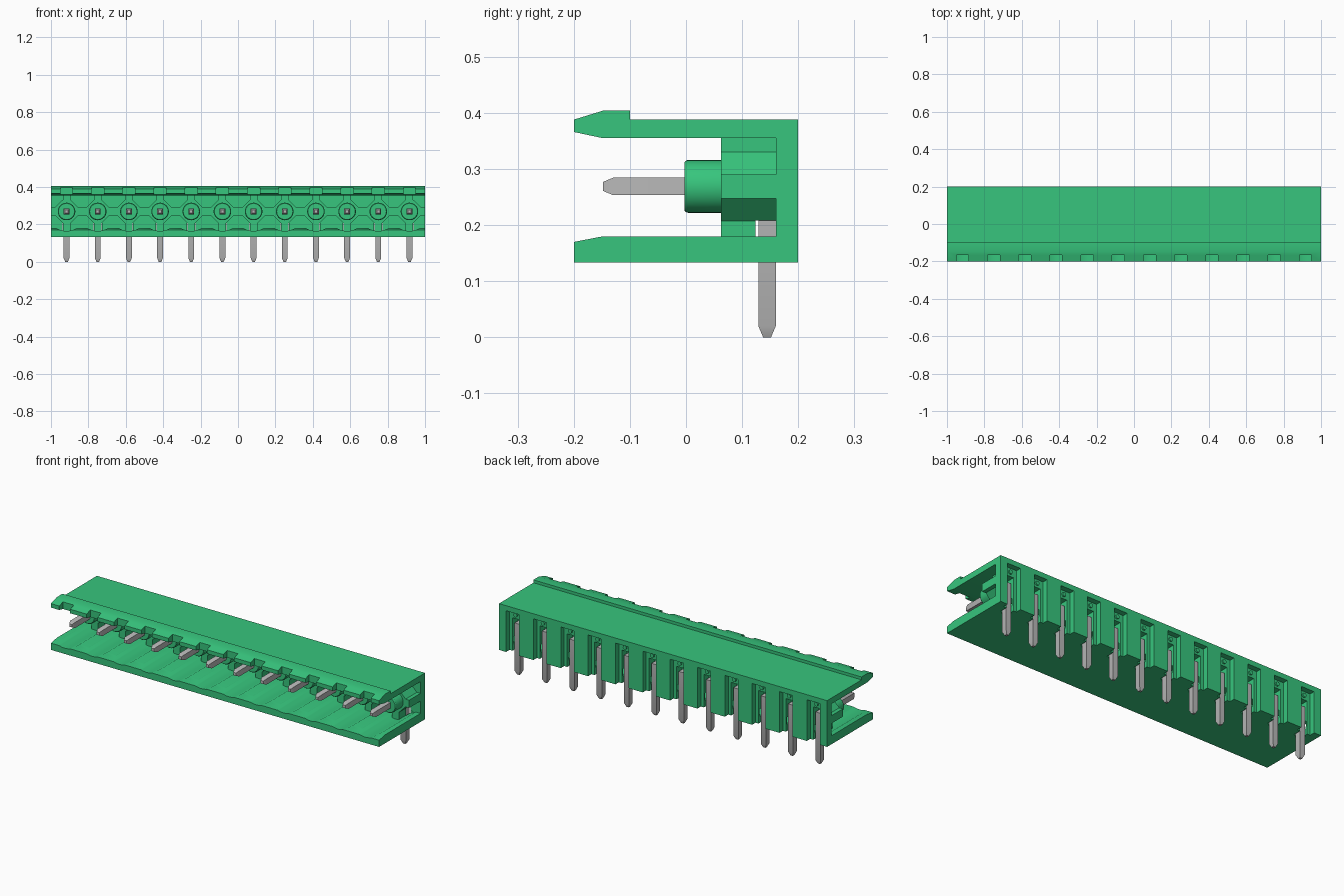
import bpy, bmesh, math

old = bpy.data.objects.get("Cube")
if old:
    bpy.data.objects.remove(old, do_unlink=True)

N = 12
PITCH = 2 / N
PINS = [-1 + PITCH * (i + 0.5) for i in range(N)]
AXIS_Z = 0.269          # height of the contact axis


def material(name, rgb, rough):
    m = bpy.data.materials.new(name)
    m.use_nodes = True
    m.diffuse_color = (*rgb, 1)
    b = m.node_tree.nodes["Principled BSDF"]
    b.inputs["Base Color"].default_value = (*rgb, 1)
    b.inputs["Roughness"].default_value = rough
    return m


GREEN = material("green plastic", (0.038, 0.56, 0.205), 0.5)
GREY = material("grey metal", (0.48, 0.48, 0.48), 0.4)


def loft(bm, rings):
    """Skin a stack of equal-sized point rings and cap both ends."""
    vs = [[bm.verts.new(p) for p in r] for r in rings]
    n = len(vs[0])
    for a, b in zip(vs, vs[1:]):
        for i in range(n):
            j = (i + 1) % n
            bm.faces.new((a[i], a[j], b[j], b[i]))
    bm.faces.new(vs[0])
    bm.faces.new(vs[-1])


def box(bm, x0, x1, y0, y1, z0, z1):
    loft(bm, [[(x0, y0, z), (x1, y0, z), (x1, y1, z), (x0, y1, z)] for z in (z0, z1)])


def disc(x, y, z, r, n=32):
    return [(x + r * math.cos(2 * math.pi * i / n), y,
             z + r * math.sin(2 * math.pi * i / n)) for i in range(n)]


def make(name, build, mat=GREEN):
    bm = bmesh.new()
    build(bm)
    bmesh.ops.recalc_face_normals(bm, faces=bm.faces)
    me = bpy.data.meshes.new(name)
    bm.to_mesh(me)
    bm.free()
    me.materials.append(mat)
    ob = bpy.data.objects.new(name, me)
    bpy.context.collection.objects.link(ob)
    return ob


def cut(ob, cutters):
    """Subtract every cutter and bake the result."""
    for c in cutters:
        m = ob.modifiers.new("cut", 'BOOLEAN')
        m.operation, m.solver, m.object = 'DIFFERENCE', 'EXACT', c
    bpy.context.view_layer.update()
    dg = bpy.context.evaluated_depsgraph_get()
    me = bpy.data.meshes.new_from_object(ob.evaluated_get(dg))
    ob.modifiers.clear()
    ob.data = me


# C-shaped shell swept along x
def shell(bm):
    prof = [(-0.20, 0.133), (0.20, 0.133), (0.20, 0.388), (-0.10, 0.388),
            (-0.10, 0.404), (-0.148, 0.404), (-0.20, 0.388), (-0.20, 0.366),
            (-0.148, 0.355), (0.16, 0.355), (0.16, 0.18), (-0.148, 0.18), (-0.20, 0.17)]
    loft(bm, [[(x, y, z) for y, z in prof] for x in (-1, 1)])


# Octagonal seats, each with a vertical rib to the floor and roof
def seats(bm):
    o, s, w = 0.0615, 0.0215, 0.02
    half = [(w, 0.358), (w, AXIS_Z + o), (s, AXIS_Z + o), (o, AXIS_Z + s),
            (o, AXIS_Z - s), (s, AXIS_Z - o), (w, AXIS_Z - o), (w, 0.155)]
    prof = half + [(-x, z) for x, z in reversed(half)]
    for c in PINS:
        loft(bm, [[(c + x, y, z) for x, z in prof] for y in (0.062, 0.162)])


# Short bars linking neighbouring seats
def links(bm):
    h = PITCH / 2 - 0.0615
    for i in range(N + 1):
        x = -1 + PITCH * i
        box(bm, max(-1, x - h), min(1, x + h), 0.062, 0.16, AXIS_Z - 0.0215, AXIS_Z + 0.0215)


# Round collars around the contacts
def collars(bm):
    for c in PINS:
        loft(bm, [disc(c, y, AXIS_Z, r) for y, r in
                  ((-0.003, 0.043), (0.001, 0.0465), (0.004, 0.047), (0.062, 0.047))])


# Small pegs above the rear slots
def pegs(bm):
    for c in PINS:
        loft(bm, [disc(c, y, 0.337, 0.011, 16) for y in (0.168, 0.178)])


# Bent square contacts: horizontal blade and vertical leg
def blades(bm):
    for c in PINS:
        loft(bm, [[(c + a * h, y, AXIS_Z + b * h) for a, b in
                   ((-1, -1), (1, -1), (1, 1), (-1, 1))]
                  for y, h in ((-0.148, 0.008), (-0.130, 0.0155), (0.130, 0.0155))])


def legs(bm):
    for c in PINS:
        loft(bm, [[(c + a * h, 0.1445 + b * h, z) for a, b in
                   ((-1, -1), (1, -1), (1, 1), (-1, 1))]
                  for z, h in ((0, 0.007), (0.02, 0.0155), (0.2845, 0.0155))])


# Cutters
def groove_cut(bm):
    for c in PINS:
        loft(bm, [disc(c, y, AXIS_Z, 0.1045, 64) for y in (-0.25, 0.159)])


def floor_only_groove(bm):
    # lower segment of the round groove, kept clear of roof and neighbours
    r, a = 0.1045, math.radians(34)
    for c in PINS:
        arc = [(c + r * math.sin(t), AXIS_Z - r * math.cos(t))
               for t in (-a + 2 * a * i / 16 for i in range(17))]
        prof = arc + [(arc[-1][0], 0.2), (arc[0][0], 0.2)]
        loft(bm, [[(x, y, z) for x, z in prof] for y in (-0.25, 0.159)])


def notch_cut(bm):
    for c in PINS:
        box(bm, c - 0.033, c + 0.033, -0.25, -0.167, 0.34, 0.45)


def wide_slot_cut(bm):
    for c in PINS:
        box(bm, c - 0.04, c + 0.04, 0.17, 0.25, 0.1, 0.36)


def narrow_slot_cut(bm):
    for c in PINS:
        box(bm, c - 0.022, c + 0.022, 0.124, 0.25, 0.1, 0.315)


groove, notch, wide, narrow = [make(n, f) for n, f in (
    ("groove_cutter", floor_only_groove), ("notch_cutter", notch_cut),
    ("wide_slot_cutter", wide_slot_cut), ("narrow_slot_cutter", narrow_slot_cut))]

housing = make("housing_shell", shell)
cut(housing, [groove, notch, wide, narrow])
seat = make("contact_seats", seats)
cut(seat, [narrow])
for c in (groove, notch, wide, narrow):
    bpy.data.objects.remove(c, do_unlink=True)

parts = [housing, seat,
         make("seat_links", links),
         make("contact_collars", collars),
         make("rear_pegs", pegs),
         make("contact_blades", blades, GREY),
         make("contact_legs", legs, GREY)]

# Smooth the round surfaces, keep hard edges
bpy.ops.object.select_all(action='DESELECT')
for ob in parts:
    ob.select_set(True)
bpy.context.view_layer.objects.active = housing
bpy.ops.object.shade_smooth_by_angle(angle=math.radians(30))
